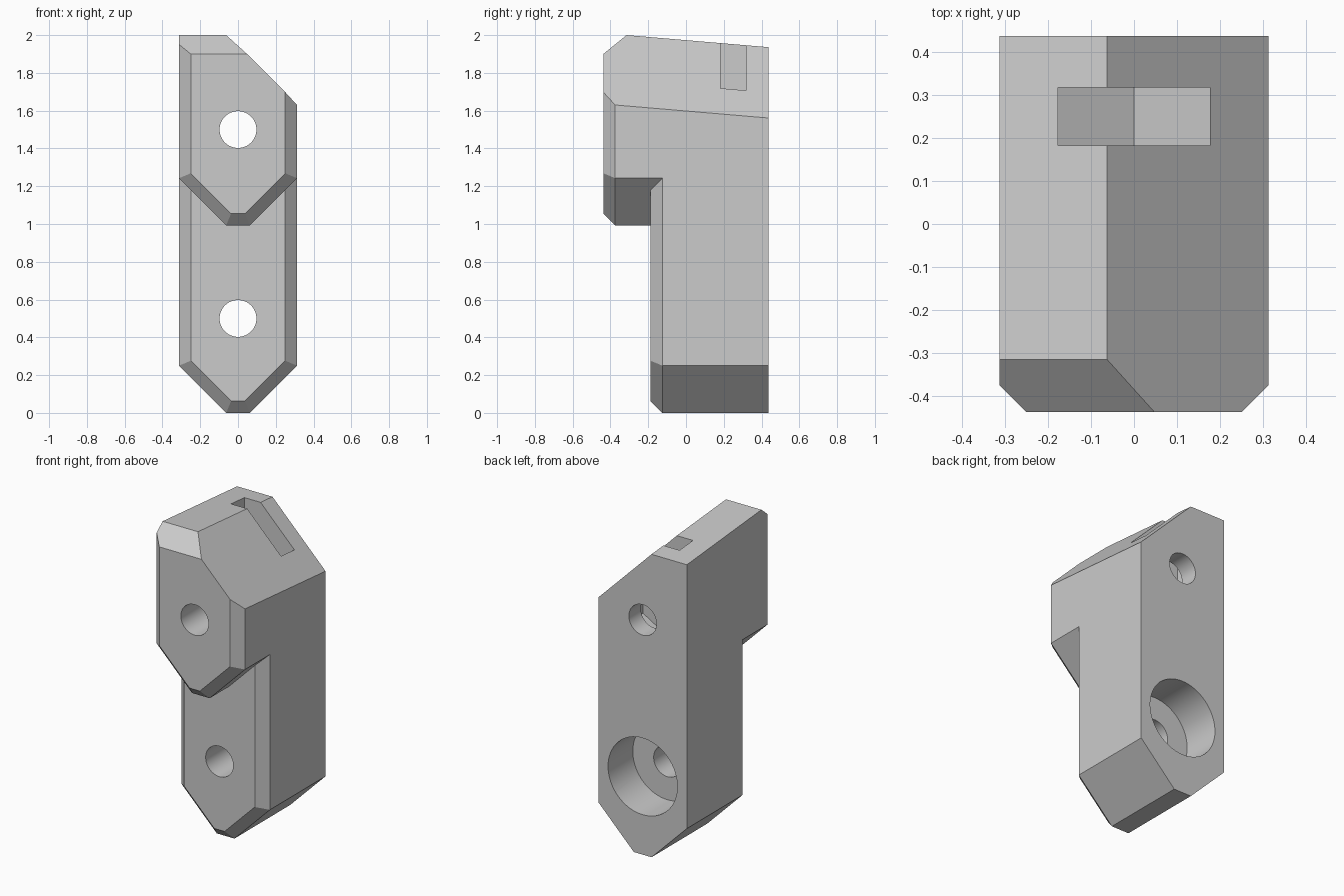
import bpy, bmesh, math
from mathutils import Matrix, Vector

if "Cube" in bpy.data.objects:
    bpy.data.objects.remove(bpy.data.objects["Cube"], do_unlink=True)

HALF_W, BACK = 0.3125, 0.4375      # body half width and rear plane
FLAT, CHAMFER = 0.0625, 0.0625     # half width of the lowest edge, bevel size
UPPER_FRONT, LOWER_FRONT = -0.4375, -0.1875
UPPER_Z, LOWER_Z = 0.9925, 0.0     # lowest point of each section
HOLE_R, BORE_R = 0.0975, 0.245
TOP_SLOPE = 0.085


def link(name, bm):
    bmesh.ops.recalc_face_normals(bm, faces=bm.faces)
    mesh = bpy.data.meshes.new(name)
    bm.to_mesh(mesh)
    bm.free()
    obj = bpy.data.objects.new(name, mesh)
    bpy.context.collection.objects.link(obj)
    return obj


def cut_block(name, low, high, planes):
    """Box trimmed by planes given as (point, outward normal)."""
    low, high = Vector(low), Vector(high)
    bm = bmesh.new()
    bmesh.ops.create_cube(bm, size=1, matrix=Matrix.Translation((low + high) / 2)
                          @ Matrix.Diagonal((*(high - low), 1)))
    for point, normal in planes:
        bmesh.ops.bisect_plane(bm, geom=bm.verts[:] + bm.edges[:] + bm.faces[:],
                               dist=1e-5, plane_co=point,
                               plane_no=Vector(normal).normalized(), clear_outer=True)
        rim = [e for e in bm.edges if e.is_boundary]
        if rim:
            bmesh.ops.holes_fill(bm, edges=rim, sides=0)
    return link(name, bm)


def pointed_planes(front, z):
    """Tapered bottom with a bevel all round the front face."""
    sides = []
    for s in (-1, 1):
        sides.append((Vector((s * FLAT, 0, z)), Vector((s, 0, -1)).normalized()))
        sides.append((Vector((s * HALF_W, 0, z)), Vector((s, 0, 0))))
    sides.append((Vector((0, 0, z)), Vector((0, 0, -1))))
    tapers = [side for side in sides if side[1].x and side[1].z]
    bevels = [(p + Vector((0, front + CHAMFER, 0)), n + Vector((0, -1, 0)))
              for p, n in sides]
    return tapers + bevels


def rod(name, radius, z, y0, y1):
    bm = bmesh.new()
    bmesh.ops.create_cone(bm, cap_ends=True, segments=64, radius1=radius, radius2=radius,
                          depth=y1 - y0, matrix=Matrix.Translation((0, (y0 + y1) / 2, z))
                          @ Matrix.Rotation(math.pi / 2, 4, "X"))
    return link(name, bm)


def combine(target, other, operation):
    mod = target.modifiers.new(other.name, "BOOLEAN")
    mod.operation, mod.solver, mod.object = operation, "EXACT", other
    bpy.context.view_layer.objects.active = target
    bpy.ops.object.modifier_apply(modifier=mod.name)
    bpy.data.objects.remove(other, do_unlink=True)


# Upper section: sloping roof, one slanted shoulder and a bevelled brow
ridge = Vector((-0.0625, -0.315, 2))
roof = [(ridge, (0, TOP_SLOPE, 1)),
        (ridge, (1, TOP_SLOPE, 1)),
        (ridge, (0, -0.1, 0.1225))]
bracket = cut_block("bracket_body", (-HALF_W, UPPER_FRONT, UPPER_Z), (HALF_W, BACK, 2.2),
                    pointed_planes(UPPER_FRONT, UPPER_Z) + roof)

# Lower section, set back from the upper front
lower = cut_block("lower_section", (-HALF_W, LOWER_FRONT, LOWER_Z), (HALF_W, BACK, 1.4),
                  pointed_planes(LOWER_FRONT, LOWER_Z))
combine(bracket, lower, "UNION")

# Nut slot with a hexagonal bottom, open at the top
nut_half = 0.1768
nut_tip = (0, 0, 1.5 - nut_half / math.cos(math.pi / 6))
slot = cut_block("nut_slot", (-nut_half, 0.182, 1.2), (nut_half, 0.317, 2.3),
                 [(nut_tip, (s, 0, -math.sqrt(3))) for s in (-1, 1)])
combine(bracket, slot, "DIFFERENCE")

# Screw holes and the wide rear counterbore
for name, radius, z, y0 in (("upper_hole", HOLE_R, 1.5, -1),
                            ("lower_hole", HOLE_R, 0.5, -1),
                            ("counterbore", BORE_R, 0.5, 0.1875)):
    combine(bracket, rod(name, radius, z, y0, 1), "DIFFERENCE")

# Single grey material
grey = bpy.data.materials.new("light_grey")
grey.use_nodes = True
colour = (0.6, 0.6, 0.6, 1)
grey.diffuse_color = colour
grey.node_tree.nodes["Principled BSDF"].inputs["Base Color"].default_value = colour
bracket.data.materials.clear()
bracket.data.materials.append(grey)
for face in bracket.data.polygons:
    face.material_index = 0

# Smooth hole walls, crisp edges elsewhere
bpy.ops.object.select_all(action="DESELECT")
bracket.select_set(True)
bpy.context.view_layer.objects.active = bracket
bpy.ops.object.shade_smooth_by_angle(angle=math.radians(20))
